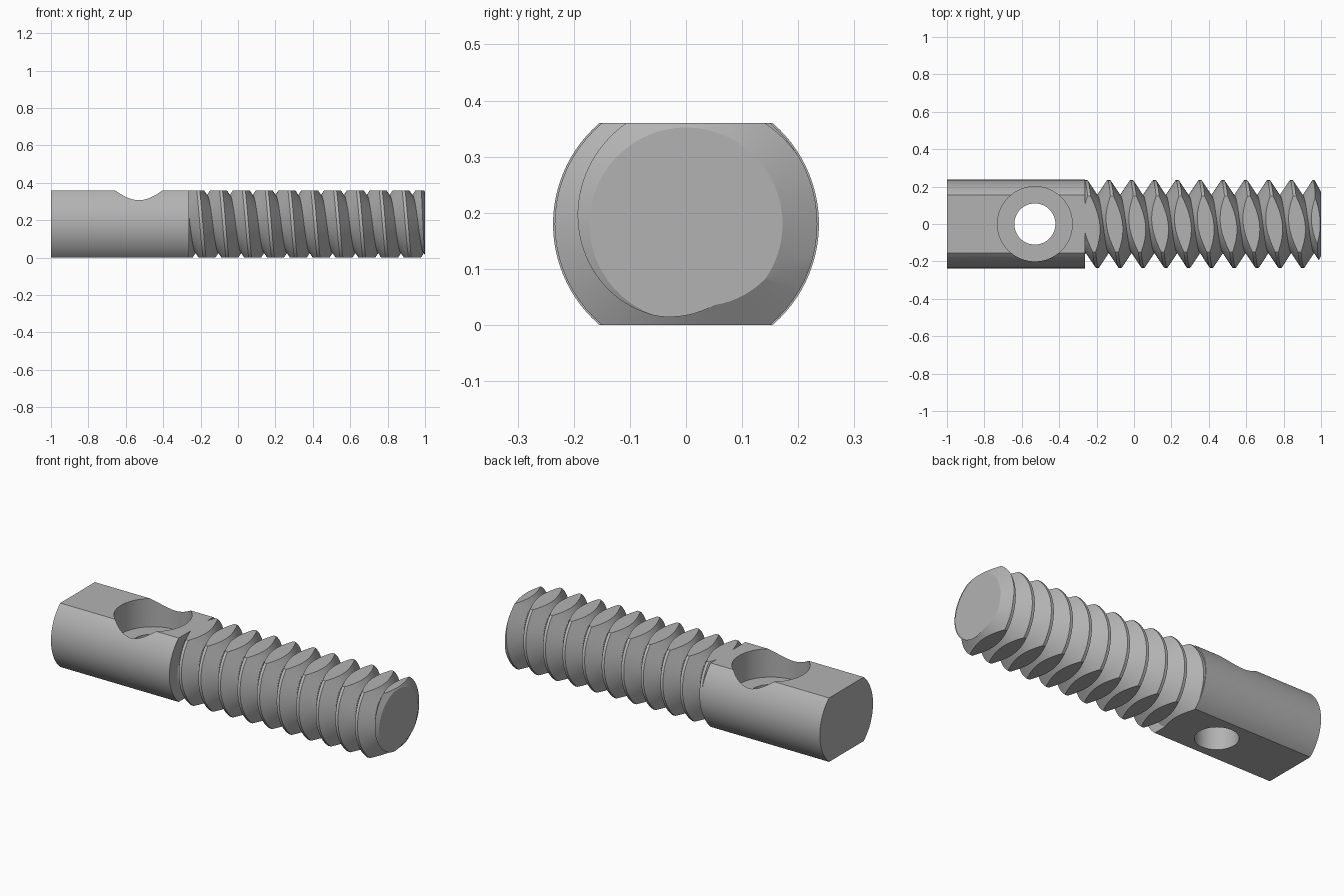
import bpy, bmesh, math
from mathutils import Matrix

if "Cube" in bpy.data.objects:
    bpy.data.objects.remove(bpy.data.objects["Cube"])

AXIS_Z = 0.18          # height of the screw axis, also half the thickness
SHANK_R, CREST_R, ROOT_R, TIP_R = 0.237, 0.234, 0.153, 0.172
SHOULDER, PITCH = -0.262, 0.122
HOLE_X = -0.53

steel = bpy.data.materials.new("plain grey steel")
steel.use_nodes = True
steel.diffuse_color = (0.45, 0.45, 0.45, 1)
steel.node_tree.nodes["Principled BSDF"].inputs["Base Color"].default_value = (0.45, 0.45, 0.45, 1)


def make_object(name, bm):
    bmesh.ops.recalc_face_normals(bm, faces=bm.faces)
    mesh = bpy.data.meshes.new(name)
    bm.to_mesh(mesh)
    bm.free()
    mesh.materials.append(steel)
    obj = bpy.data.objects.new(name, mesh)
    bpy.context.collection.objects.link(obj)
    return obj


def slice_off(bm, point, normal):
    """Cut away everything on the normal side and close the cut."""
    geom = bm.verts[:] + bm.edges[:] + bm.faces[:]
    cut = bmesh.ops.bisect_plane(bm, geom=geom, dist=1e-6, plane_co=point,
                                 plane_no=normal, clear_outer=True)
    edges = [e for e in cut["geom_cut"] if isinstance(e, bmesh.types.BMEdge)]
    bmesh.ops.holes_fill(bm, edges=edges, sides=0)


def turned_bar(name, profile, segments=96):
    """Solid of revolution along x, milled flat on top and bottom."""
    bm = bmesh.new()
    rings = []
    for x, r in profile:
        rings.append([bm.verts.new((x, r * math.cos(a), AXIS_Z + r * math.sin(a)))
                      for a in (math.tau * i / segments for i in range(segments))])
    for a, b in zip(rings, rings[1:]):
        for i in range(segments):
            j = (i + 1) % segments
            bm.faces.new((a[i], a[j], b[j], b[i]))
    bm.faces.new(rings[0])
    bm.faces.new(rings[-1])
    slice_off(bm, (0, 0, 2 * AXIS_Z), (0, 0, 1))
    slice_off(bm, (0, 0, 0), (0, 0, -1))
    return make_object(name, bm)


def drill(name, radius, bottom, top):
    bm = bmesh.new()
    bmesh.ops.create_cone(bm, cap_ends=True, segments=64, radius1=radius, radius2=radius,
                          depth=top - bottom,
                          matrix=Matrix.Translation((HOLE_X, 0, (top + bottom) / 2)))
    return make_object(name, bm)


def apply_boolean(obj, tool, operation):
    mod = obj.modifiers.new(operation.lower(), "BOOLEAN")
    mod.operation, mod.solver, mod.object = operation, "EXACT", tool
    bpy.context.view_layer.objects.active = obj
    bpy.ops.object.modifier_apply(modifier=mod.name)
    bpy.data.objects.remove(tool)


def helical_rod(name, steps=72):
    """Rod with a right-hand V thread and narrow flat crests."""
    crest_at, flat = -0.135 - 3 * PITCH, 0.008
    shape = ((-flat, CREST_R), (flat, CREST_R), (PITCH / 2, ROOT_R))
    points = [(crest_at + k * PITCH + dx, r) for k in range(16) for dx, r in shape]
    bm = bmesh.new()
    rows = []
    for i in range(steps):
        a = math.tau * i / steps
        rows.append([bm.verts.new((x + PITCH * i / steps, r * math.cos(a),
                                   AXIS_Z + r * math.sin(a))) for x, r in points])
    turn = len(shape)
    for i in range(steps):
        # the last row joins the first one, a full pitch further along
        a = rows[i]
        b = rows[i + 1] if i + 1 < steps else rows[0][turn:]
        for k in range(min(len(a), len(b)) - 1):
            bm.faces.new((a[k], b[k], b[k + 1], a[k + 1]))
    slice_off(bm, (SHOULDER - 0.05, 0, 0), (-1, 0, 0))
    slice_off(bm, (1.1, 0, 0), (1, 0, 0))
    return make_object(name, bm)


# Shank with counterbored cross hole
shank = turned_bar("shank", [(-1, SHANK_R), (SHOULDER, SHANK_R)])
apply_boolean(shank, drill("counterbore_cutter", 0.2, 0.2, 0.6), "DIFFERENCE")
apply_boolean(shank, drill("hole_cutter", 0.11, -0.2, 0.5), "DIFFERENCE")

# Threaded rod, trimmed to the flats and the chamfered tip
thread = helical_rod("threaded_rod")
envelope = turned_bar("thread_envelope", [(SHOULDER, 0.25), (0.957, 0.25), (1, TIP_R)])
apply_boolean(thread, envelope, "INTERSECT")

# Smooth curved faces, keep machined edges sharp
for obj in (shank, thread):
    bpy.ops.object.select_all(action="DESELECT")
    obj.select_set(True)
    bpy.context.view_layer.objects.active = obj
    bpy.ops.object.shade_smooth_by_angle(angle=math.radians(25))
